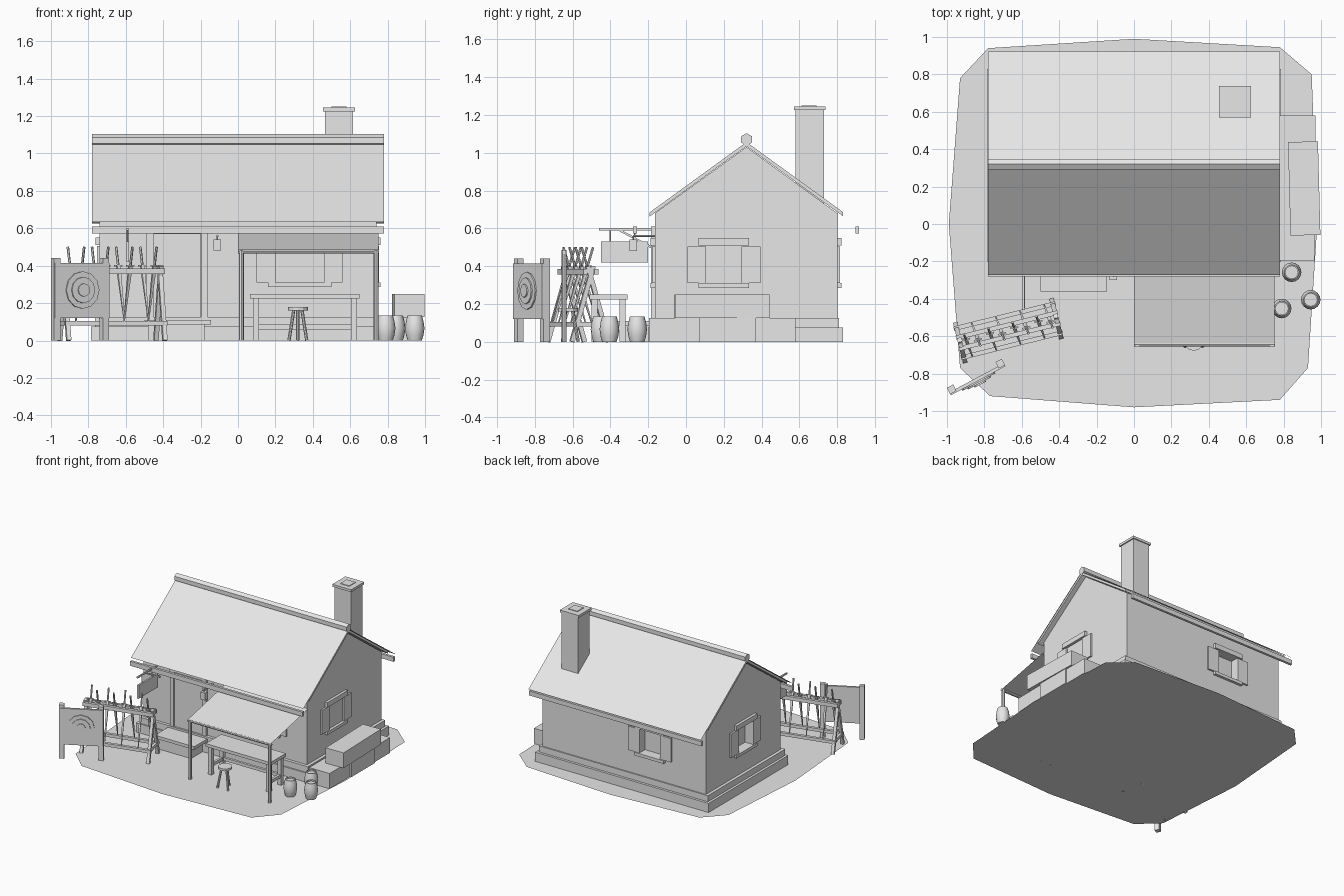
import bpy, bmesh, math
from mathutils import Vector, Matrix

cube = bpy.data.objects.get("Cube")
if cube:
    bpy.data.objects.remove(cube, do_unlink=True)

grey = bpy.data.materials.new("light_grey")
grey.use_nodes = True
grey.diffuse_color = (0.8, 0.8, 0.8, 1)
grey.node_tree.nodes["Principled BSDF"].inputs["Base Color"].default_value = (0.8, 0.8, 0.8, 1)


def finish(name, bm, matrix=None):
    if matrix:
        bm.transform(matrix)
    bmesh.ops.recalc_face_normals(bm, faces=bm.faces)
    mesh = bpy.data.meshes.new(name)
    bm.to_mesh(mesh)
    bm.free()
    mesh.materials.append(grey)
    obj = bpy.data.objects.new(name, mesh)
    bpy.context.collection.objects.link(obj)
    return obj


def box(name, x0, x1, y0, y1, z0, z1, matrix=None):
    bm = bmesh.new()
    bmesh.ops.create_cube(bm, size=1)
    bmesh.ops.scale(bm, vec=(x1 - x0, y1 - y0, z1 - z0), verts=bm.verts)
    bmesh.ops.translate(bm, vec=((x0 + x1) / 2, (y0 + y1) / 2, (z0 + z1) / 2), verts=bm.verts)
    return finish(name, bm, matrix)


def rod(name, p, q, r1, r2=None, sides=8, matrix=None):
    """Round or square bar between two points."""
    p, q = Vector(p), Vector(q)
    bm = bmesh.new()
    bmesh.ops.create_cone(bm, cap_ends=True, segments=sides, radius1=r1,
                          radius2=r1 if r2 is None else r2, depth=(q - p).length)
    if sides == 4:
        bmesh.ops.rotate(bm, matrix=Matrix.Rotation(math.pi / 4, 3, 'Z'), verts=bm.verts)
    turn = (q - p).to_track_quat('Z', 'Y').to_matrix().to_4x4()
    bm.transform(Matrix.Translation((p + q) / 2) @ turn)
    return finish(name, bm, matrix)


def extrude_x(name, profile, x0, x1):
    """Sweep a closed (y, z) outline along x."""
    bm = bmesh.new()
    face = bm.faces.new([bm.verts.new((x0, y, z)) for y, z in profile])
    new = bmesh.ops.extrude_face_region(bm, geom=[face])["geom"]
    bmesh.ops.translate(bm, vec=(x1 - x0, 0, 0),
                        verts=[v for v in new if isinstance(v, bmesh.types.BMVert)])
    return finish(name, bm)


def sheet(name, points):
    bm = bmesh.new()
    bm.faces.new([bm.verts.new(p) for p in points])
    return finish(name, bm)


# Ground patch
sheet("ground_patch", [(x, y, 0) for x, y in (
    (-.78, .94), (0, .99), (.78, .945), (.95, .8), (.98, 0), (.93, -.77), (.78, -.94),
    (0, -.98), (-.77, -.92), (-.93, -.77), (-.99, 0), (-.93, .78))])

# Plinth and walls
box("plinth_lower", -.785, .785, -.2, .83, 0, .075)
box("plinth_upper", -.765, .765, -.19, .81, .075, .125)
walls = extrude_x("walls", [(-.165, .1), (.8, .1), (.8, .68), (.32, 1.03), (-.165, .68)], -.74, .74)

# Windows: a recess cut into the wall, shutters, lintel and sill
def window(side, matrix, half=.093):
    cutter = box("window_cutter", -half, half, -.06, .1, .31, .51, matrix)
    cutter.hide_render = True
    cut = walls.modifiers.new("window", 'BOOLEAN')
    cut.object = cutter
    cut.operation = 'DIFFERENCE'
    cut.solver = 'EXACT'
    bpy.context.view_layer.objects.active = walls
    bpy.ops.object.modifier_apply(modifier=cut.name)
    bpy.data.objects.remove(cutter, do_unlink=True)
    for end in (-1, 1):
        a, b = sorted((end * half, end * (half + .1)))
        box(side + "_shutter", a, b, -.005, .014, .31, .505, matrix)
    box(side + "_lintel", -half - .04, half + .04, -.005, .022, .51, .55, matrix)
    box(side + "_sill", -half - .04, half + .04, -.005, .022, .285, .31, matrix)


def facing(x, y, degrees):
    return Matrix.Translation((x, y, 0)) @ Matrix.Rotation(math.radians(degrees), 4, 'Z')


window("left", facing(.74, .2, -90))
window("right", facing(-.74, .3, 90))
window("back", facing(-.24, .8, 0))
window("front", facing(.33, -.165, 180), .13)

# Roof: thin outer sheets over a shorter deck, eave rails and ridge
slope = .725
for side, edge, deck in (("front", -.27, -.193), ("back", .923, .83)):
    def height(y):
        return 1.062 - abs(y - .32) * slope
    sheet(side + "_roof_sheet", [(-.78, .32, 1.062), (.78, .32, 1.062),
                                 (.78, edge, height(edge)), (-.78, edge, height(edge))])
    extrude_x(side + "_roof_deck", [(.32, 1.056), (deck, height(deck) - .006),
                                    (deck, height(deck) - .028), (.32, 1.034)], -.778, .778)
    y = edge if side == "front" else .905
    box(side + "_eave_rail", -.78, .78, y - .01, y + .01, .573, .61)
rod("ridge_log", (-.78, .32, 1.07), (.78, .32, 1.07), .033, sides=6)

# Chimney
box("chimney", .465, .615, .58, .73, .6, 1.23)
box("chimney_cap", .455, .625, .57, .738, 1.225, 1.245)
box("chimney_flue", .5, .58, .61, .69, 1.24, 1.25)

# Door, frame and steps
box("door", -.455, -.2, -.175, -.16, .125, .57)
for x in (-.47, -.18):
    box("door_post", x - .018, x + .018, -.185, -.16, .11, .6)
box("door_lintel", -.49, -.16, -.185, -.16, .57, .61)
box("door_step_lower", -.48, -.18, -.35, -.19, 0, .085)
box("door_step_slab", -.5, -.145, -.36, -.19, .085, .11)

# Lantern by the door
box("lantern", -.13, -.09, -.3, -.26, .48, .54)
rod("lantern_arm", (-.11, -.165, .56), (-.11, -.28, .56), .006)
rod("lantern_hook", (-.11, -.28, .53), (-.11, -.28, .56), .004)

# Hanging sign on a braced bracket
rod("sign_bracket", (-.59, -.16, .595), (-.59, -.46, .595), .008, sides=4)
rod("sign_brace", (-.59, -.165, .49), (-.59, -.36, .595), .008, sides=4)
box("hanging_sign", -.597, -.583, -.45, -.2, .42, .53)
for y in (-.4, -.27):
    rod("sign_hanger", (-.59, y, .525), (-.59, y, .595), .004)

# Stone blocks stacked against the side wall
for y0, y1, x1 in ((-.195, .07, .965), (.07, .37, .98), (.37, .58, .97)):
    box("stone_block", .78, x1, y0, y1, 0, .125)
box("top_stone_block", -.08, .08, -.25, .25, .125, .25, facing(.91, .19, 1.5))

# Awning on two poles
sheet("awning_cloth", [(0, -.645, .483), (.75, -.645, .483), (.75, -.165, .585), (0, -.165, .585)])
rod("awning_rail", (0, -.645, .475), (.755, -.645, .475), .011)
for x in (.018, .738):
    rod("awning_pole", (x, -.645, 0), (x, -.645, .485), .013)

# Work table under the awning
box("table_top", .065, .65, -.51, -.31, .225, .25)
for x in (.095, .62):
    for y in (-.485, -.335):
        box("table_leg", x - .016, x + .016, y - .016, y + .016, 0, .225)
    box("table_end_brace", x - .01, x + .01, -.485, -.335, .06, .085)
box("table_stretcher", .095, .62, -.345, -.325, .06, .085)

# Three-legged stool
rod("stool_seat", (.32, -.625, .16), (.32, -.625, .178), .053, sides=12)
for k in range(3):
    a = math.radians(90 + 120 * k)
    c, s = math.cos(a), math.sin(a)
    rod("stool_leg", (.32 + .055 * c, -.625 + .055 * s, 0), (.32 + .025 * c, -.625 + .025 * s, .165), .009)

# Barrels: lathed staves with a sunken lid
def barrel(x, y):
    bm = bmesh.new()
    outline = [(0, 0), (.038, 0), (.047, .03), (.052, .066), (.047, .102), (.039, .133),
               (.033, .133), (.033, .122), (0, .122)]
    verts = [bm.verts.new((r, 0, z)) for r, z in outline]
    edges = [bm.edges.new(pair) for pair in zip(verts, verts[1:])]
    bmesh.ops.spin(bm, geom=verts + edges, axis=(0, 0, 1), cent=(0, 0, 0), angle=math.tau, steps=16)
    bmesh.ops.remove_doubles(bm, verts=bm.verts, dist=.0005)
    obj = finish("barrel", bm, Matrix.Translation((x, y, 0)))
    bpy.ops.object.select_all(action='DESELECT')
    obj.select_set(True)
    bpy.context.view_layer.objects.active = obj
    bpy.ops.object.shade_smooth_by_angle(angle=math.radians(35))


for spot in ((.843, -.258), (.945, -.405), (.79, -.452)):
    barrel(*spot)

# Archery target: posts, board and stepped rings
target = facing(-.845, -.815, 28)
for x in (-.147, .147):
    box("target_post", x - .019, x + .019, -.019, .019, 0, .44, target)
box("target_board", -.165, .165, -.026, -.008, .12, .415, target)
for k, radius in enumerate((.1, .07, .035)):
    rod("target_ring", (0, -.02, .27), (0, -.034 - .008 * k, .27), radius, sides=12, matrix=target)

# Weapon rack: A-frame ends, rails and leaning swords
rack = facing(-.672, -.57, 14)
for u in (-.265, .265):
    for side in (-1, 1):
        rod("rack_leg", (u, side * .1, 0), (u, -side * .015, .4), .017, sides=4, matrix=rack)
    box("rack_end_brace", u - .01, u + .01, -.08, .08, .08, .105, rack)
for v in (-.03, .03):
    box("rack_top_rail", -.28, .28, v - .012, v + .012, .355, .385, rack)
for v in (-.08, .08):
    box("rack_low_rail", -.28, .28, v - .012, v + .012, .08, .105, rack)
for k in range(4):
    u = -.2 + .133 * k
    for side in (-1, 1):
        foot = Vector((u + side * .02, side * .085, .1))
        tip = Vector((u + side * .035, -side * .04, .5))
        neck = foot.lerp(tip, .75)
        rod("sword_blade", foot, neck, .004, .014, sides=4, matrix=rack)
        rod("sword_grip", neck, tip, .007, sides=6, matrix=rack)
        rod("sword_guard", neck - Vector((.022, 0, 0)), neck + Vector((.022, 0, 0)), .006,
            sides=4, matrix=rack)
